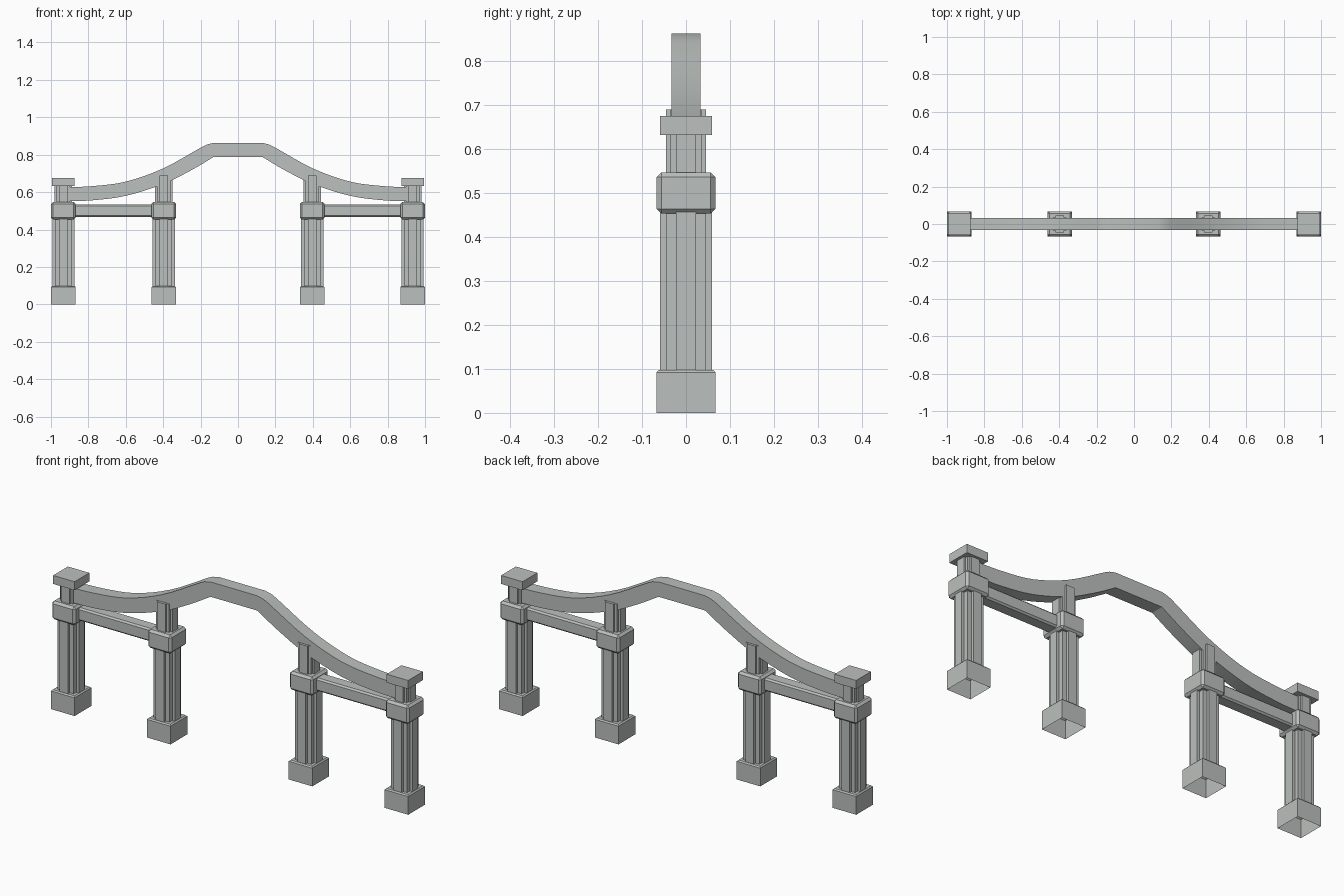
import bpy, bmesh
from mathutils import Vector

cube = bpy.data.objects.get("Cube")
if cube:
    bpy.data.objects.remove(cube, do_unlink=True)

stone = bpy.data.materials.new("pale_grey_stone")
stone.use_nodes = True
COLOUR = (0.50, 0.53, 0.51, 1)
stone.diffuse_color = COLOUR
stone.node_tree.nodes["Principled BSDF"].inputs["Base Color"].default_value = COLOUR


def finish(name, bm):
    bmesh.ops.recalc_face_normals(bm, faces=bm.faces)
    mesh = bpy.data.meshes.new(name)
    bm.to_mesh(mesh)
    bm.free()
    mesh.materials.append(stone)
    obj = bpy.data.objects.new(name, mesh)
    bpy.context.collection.objects.link(obj)
    return obj


def prism(name, outline, move):
    """Extrude a closed outline of 3D points along the vector move."""
    bm = bmesh.new()
    face = bm.faces.new([bm.verts.new(p) for p in outline])
    new = bmesh.ops.extrude_face_region(bm, geom=[face])["geom"]
    verts = [g for g in new if isinstance(g, bmesh.types.BMVert)]
    bmesh.ops.translate(bm, verts=verts, vec=move)
    return finish(name, bm)


def block(name, x, half_x, half_y, z0, z1, bevel=0, pick=lambda e: True, open_base=False):
    """Box around (x, 0), with chosen edges chamfered."""
    bm = bmesh.new()
    bmesh.ops.create_cube(bm, size=1)
    for v in bm.verts:
        v.co = (x + v.co.x * 2 * half_x, v.co.y * 2 * half_y, z1 if v.co.z > 0 else z0)
    if bevel:
        edges = [e for e in bm.edges if pick(e)]
        bmesh.ops.bevel(bm, geom=edges, offset=bevel, segments=1, affect='EDGES')
    bm.normal_update()
    bmesh.ops.recalc_face_normals(bm, faces=bm.faces)
    if open_base:
        low = [f for f in bm.faces if f.normal.z < -0.9]
        bmesh.ops.delete(bm, geom=low, context='FACES')
    return finish(name, bm)


def panelled_shaft(name, x, outer, core, panel, z0, z1):
    """Square shaft with a raised strip on each of its four sides."""
    side = [(outer, -panel), (outer, panel), (core, panel), (core, core), (panel, core)]
    outline = []
    for _ in range(4):
        outline += [Vector((x + a, b, z0)) for a, b in side]
        side = [(-b, a) for a, b in side]
    return prism(name, outline, (0, 0, z1 - z0))


def post(label, x, top, capped):
    block(label + "_base", x, 0.066, 0.067, 0, 0.098, 0.006,
          lambda e: all(v.co.z > 0.09 for v in e.verts), open_base=True)
    panelled_shaft(label + "_shaft", x, 0.059, 0.045, 0.023, 0.09, 0.46)
    block(label + "_collar", x, 0.066, 0.067, 0.453, 0.547, 0.011)
    panelled_shaft(label + "_neck", x, 0.046, 0.036, 0.023, 0.54, top)
    if capped:
        block(label + "_cap", x, 0.06, 0.059, 0.632, 0.675)


OUTER, INNER = 0.934, 0.397
for side, s in (("left", 1), ("right", -1)):
    post(side + "_outer_post", s * OUTER, 0.64, True)
    post(side + "_inner_post", s * INNER, 0.69, False)
    block(side + "_lower_rail", s * (OUTER + INNER) / 2, 0.22, 0.033, 0.468, 0.534,
          0.008, lambda e: abs(e.verts[0].co.x - e.verts[1].co.x) > 0.1)


def smooth_line(pts, steps=4):
    """Catmull-Rom line through the points."""
    p = [Vector(q) for q in pts]
    p = [2 * p[0] - p[1]] + p + [2 * p[-1] - p[-2]]
    line = []
    for a, b, c, d in zip(p, p[1:], p[2:], p[3:]):
        for i in range(steps):
            t = i / steps
            line.append(0.5 * (2 * b + (c - a) * t + (2 * a - 5 * b + 4 * c - d) * t * t
                               + (3 * b - a - 3 * c + d) * t ** 3))
    return line + [p[-2]]


# Arched top beam: sagging sides rise to a flat middle
upper = smooth_line([(-0.92, 0.626), (-0.78, 0.632), (-0.6, 0.656), (-0.4, 0.727), (-0.19, 0.843)])
upper += [Vector((-0.165, 0.855)), Vector((-0.13, 0.863))]
lower = smooth_line([(-0.92, 0.551), (-0.78, 0.556), (-0.6, 0.58), (-0.4, 0.643), (-0.25, 0.717), (-0.13, 0.788)])
top_edge = upper + [Vector((-p.x, p.y)) for p in reversed(upper)]
low_edge = lower + [Vector((-p.x, p.y)) for p in reversed(lower)]
outline = [Vector((p.x, -0.033, p.y)) for p in top_edge + low_edge[::-1]]
beam = prism("arched_top_beam", outline, (0, 0.066, 0))
bpy.context.view_layer.objects.active = beam
beam.select_set(True)
bpy.ops.object.shade_smooth_by_angle(angle=0.3)
